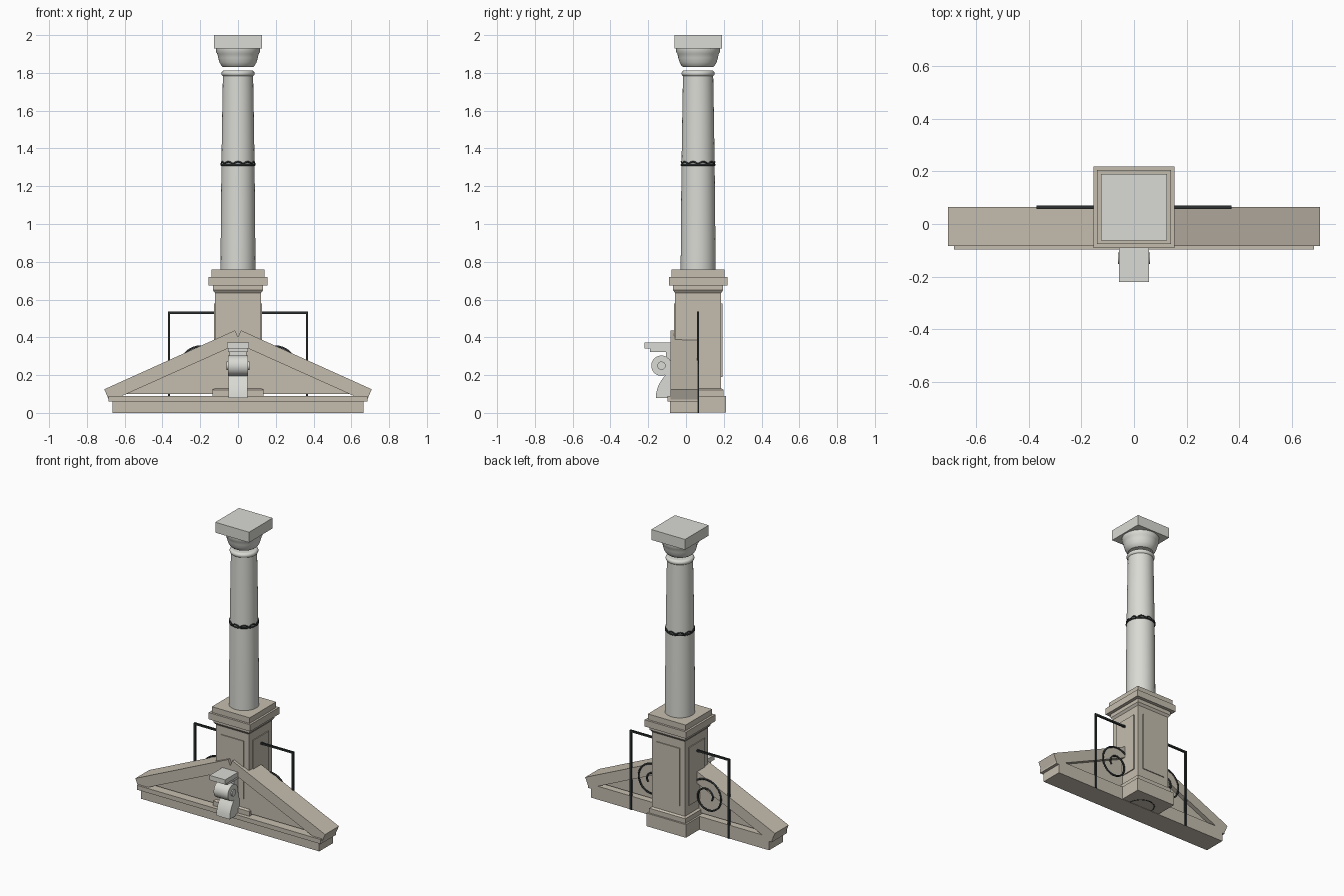
import bpy, bmesh, math
from mathutils import Vector, Matrix

if "Cube" in bpy.data.objects:
    bpy.data.objects.remove(bpy.data.objects["Cube"])

CY = 0.064  # column axis in y


def material(name, rgb):
    m = bpy.data.materials.new(name)
    m.diffuse_color = (*rgb, 1)
    m.use_nodes = True
    m.node_tree.nodes["Principled BSDF"].inputs["Base Color"].default_value = m.diffuse_color
    return m


MARBLE = material("pale_stone", (0.70, 0.70, 0.66))
SAND = material("sandstone", (0.56, 0.51, 0.43))
IRON = material("iron", (0.025, 0.03, 0.03))


def finish(name, bm, mat, smooth=False):
    bmesh.ops.recalc_face_normals(bm, faces=bm.faces)
    me = bpy.data.meshes.new(name)
    bm.to_mesh(me)
    bm.free()
    ob = bpy.data.objects.new(name, me)
    bpy.context.collection.objects.link(ob)
    me.materials.append(mat)
    if smooth:
        bpy.ops.object.select_all(action='DESELECT')
        ob.select_set(True)
        bpy.context.view_layer.objects.active = ob
        bpy.ops.object.shade_smooth_by_angle(angle=math.radians(35))
    return ob


def box(name, x, y, z, mat):
    bm = bmesh.new()
    size = [b - a for a, b in (x, y, z)]
    mid = [(a + b) / 2 for a, b in (x, y, z)]
    bmesh.ops.create_cube(bm, size=1, matrix=Matrix.Translation(mid) @ Matrix.Diagonal((*size, 1)))
    return finish(name, bm, mat)


def lathe(name, profile, mat, n=48):
    """Revolve (radius, z) points; n=4 gives square mouldings with half-widths."""
    bm = bmesh.new()
    k, off = (math.sqrt(2), math.pi / 4) if n == 4 else (1, 0)
    rings = [[bm.verts.new((r * k * math.cos(off + 2 * math.pi * i / n),
                            CY + r * k * math.sin(off + 2 * math.pi * i / n), z))
              for i in range(n)] for r, z in profile]
    for a, b in zip(rings, rings[1:]):
        for i in range(n):
            j = (i + 1) % n
            bm.faces.new((a[i], a[j], b[j], b[i]))
    bm.faces.new(rings[0])
    bm.faces.new(rings[-1])
    return finish(name, bm, mat, n > 4)


def prism(name, pts, axis, lo, hi, mat, smooth=False):
    """Extrude a 2D outline: axis 'y' takes (x, z), axis 'x' takes (y, z)."""
    bm = bmesh.new()
    place = (lambda p, d: (p[0], d, p[1])) if axis == 'y' else (lambda p, d: (d, p[0], p[1]))
    f = bm.faces.new([bm.verts.new(place(p, lo)) for p in pts])
    ext = bmesh.ops.extrude_face_region(bm, geom=[f])['geom']
    vec = Vector((0, hi - lo, 0)) if axis == 'y' else Vector((hi - lo, 0, 0))
    bmesh.ops.translate(bm, vec=vec, verts=[v for v in ext if isinstance(v, bmesh.types.BMVert)])
    return finish(name, bm, mat, smooth)


def wire(name, pts, radius, cyclic=False):
    cu = bpy.data.curves.new(name, 'CURVE')
    cu.dimensions = '3D'
    cu.bevel_depth = radius
    cu.bevel_resolution = 1
    cu.use_fill_caps = True
    sp = cu.splines.new('POLY')
    sp.points.add(len(pts) - 1)
    for p, co in zip(sp.points, pts):
        p.co = (*co, 1)
    sp.use_cyclic_u = cyclic
    cu.materials.append(IRON)
    ob = bpy.data.objects.new(name, cu)
    bpy.context.collection.objects.link(ob)


# Column: tapered shaft, neck ring, bowl capital, square slab
shaft = []
for i in range(13):
    t = i / 12
    shaft.append((0.092 - 0.012 * t ** 1.6, 0.755 + 1.03 * t))
lathe("column_shaft", shaft, MARBLE)
ring = []
for i in range(11):
    a = -math.pi / 2 + math.pi * i / 10
    ring.append((0.072 + 0.016 * math.cos(a), 1.797 + 0.016 * math.sin(a)))
lathe("neck_ring", ring, MARBLE)
lathe("capital_bowl", [(0.078, 1.83), (0.088, 1.838), (0.098, 1.856), (0.105, 1.88),
                       (0.109, 1.90), (0.116, 1.91), (0.116, 1.93)], MARBLE)
lathe("capital_slab", [(0.126, 1.93), (0.126, 2.0)], MARBLE, 4)

# Pedestal with plinth and stepped cap
lathe("pedestal", [(0.147, 0.002), (0.147, 0.09), (0.135, 0.09), (0.135, 0.122), (0.122, 0.13),
                   (0.122, 0.635), (0.133, 0.65), (0.133, 0.675), (0.155, 0.675), (0.155, 0.72),
                   (0.141, 0.72), (0.141, 0.758)], SAND, 4)
for s, side in ((-1, "a"), (1, "b")):
    ends = sorted((s * 0.115, s * 0.128))
    box("pedestal_panel_x_" + side, ends, (CY - 0.085, CY + 0.085), (0.19, 0.58), SAND)
    box("pedestal_panel_y_" + side, (-0.085, 0.085), (CY + ends[0], CY + ends[1]), (0.19, 0.58), SAND)

# Pediment: base course, ledge, triangular wall, two sloping cornices
box("pediment_base", (-0.665, 0.665), (-0.084, CY), (0, 0.06), SAND)
box("pediment_ledge", (-0.685, 0.685), (-0.097, CY), (0.06, 0.09), SAND)
prism("pediment_wall", [(-0.6, 0.10), (0.6, 0.10), (0, 0.375)], 'y', -0.055, 0.035, SAND)
for s, side in ((-1, "left"), (1, "right")):
    prism("raking_cornice_" + side,
          [(s * 0.708, 0.125), (s * 0.68, 0.06), (s * -0.013, 0.371), (s * 0.016, 0.437)],
          'y', -0.083, CY, SAND)

# Scroll bracket on the pediment
box("bracket_top", (-0.058, 0.058), (-0.22, -0.05), (0.34, 0.372), MARBLE)
box("bracket_bed", (-0.052, 0.052), (-0.19, -0.05), (0.323, 0.34), MARBLE)
box("bracket_back", (-0.045, 0.045), (-0.105, -0.05), (0.2, 0.323), MARBLE)


def disc(r, n):
    return [(-0.13 + r * math.cos(2 * math.pi * i / n), 0.25 + r * math.sin(2 * math.pi * i / n)) for i in range(n)]


prism("bracket_scroll", disc(0.054, 24), 'x', -0.053, 0.053, MARBLE, True)
prism("bracket_scroll_eye", disc(0.022, 16), 'x', -0.061, 0.061, MARBLE, True)
prism("bracket_tail", [(-0.05, 0.08), (-0.16, 0.08), (-0.157, 0.11), (-0.148, 0.14), (-0.132, 0.17),
                       (-0.11, 0.20), (-0.10, 0.23), (-0.05, 0.23)], 'x', -0.05, 0.05, MARBLE, True)

# Iron side rails: post, top bar and spiral on each side
for s, side in ((-1, "left"), (1, "right")):
    x = s * 0.365
    box("rail_post_" + side, (x - 0.006, x + 0.006), (CY - 0.006, CY + 0.006), (0, 0.536), IRON)
    box("rail_bar_" + side, sorted((s * 0.12, s * 0.371)), (CY - 0.006, CY + 0.006), (0.524, 0.536), IRON)
    spiral = []
    for i in range(61):
        t = i / 60
        a = math.radians(135 - 520 * t)
        r = 0.125 - 0.09 * t
        spiral.append((s * (0.205 + r * math.cos(a)), CY, 0.235 + r * math.sin(a)))
    wire("rail_spiral_" + side, spiral, 0.006)


# Iron garland around the shaft, and matching ring under the plinth
def circle(r, z, n=80, wave=0):
    return [(r * math.cos(2 * math.pi * i / n), CY + r * math.sin(2 * math.pi * i / n),
             z + wave * abs(math.sin(10 * math.pi * i / n))) for i in range(n)]


wire("garland_ring", circle(0.087, 1.313), 0.006, True)
wire("garland_scallops", circle(0.087, 1.317, wave=0.012), 0.005, True)
wire("underside_ring", circle(0.085, 0.006), 0.006, True)
